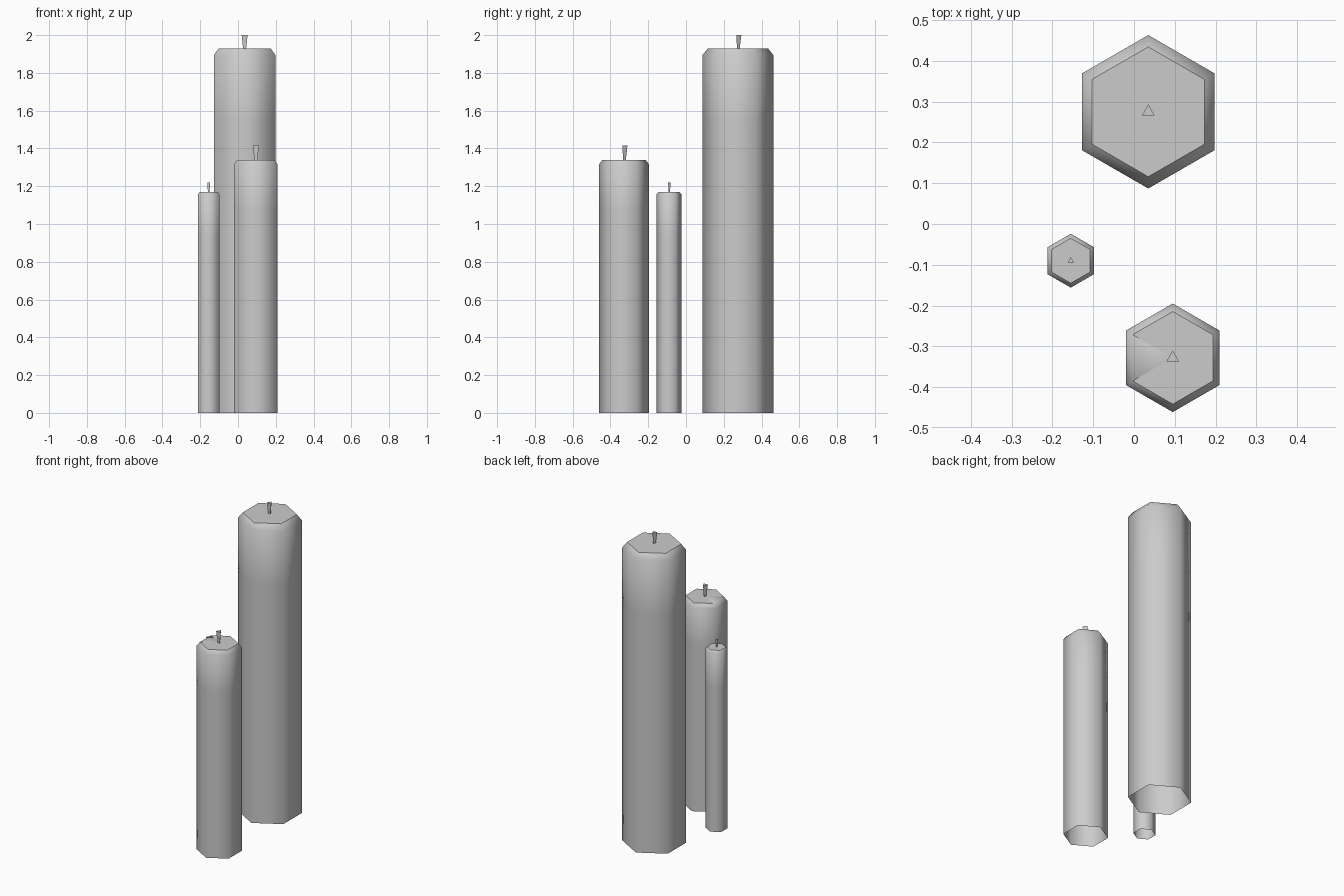
import bpy
import bmesh
from math import cos, sin, pi

if "Cube" in bpy.data.objects:
    bpy.data.objects.remove(bpy.data.objects["Cube"])

wax = bpy.data.materials.new("plain_grey")
wax.use_nodes = True
grey = (0.6, 0.6, 0.6, 1)
wax.diffuse_color = grey
wax.node_tree.nodes["Principled BSDF"].inputs["Base Color"].default_value = grey


def ring(bm, sides, radius, z):
    # first corner points to the back
    return [bm.verts.new((radius * cos(pi / 2 + 2 * pi * i / sides),
                          radius * sin(pi / 2 + 2 * pi * i / sides), z))
            for i in range(sides)]


def tube(bm, rings):
    # quads between neighbouring rings
    for low, high in zip(rings, rings[1:]):
        n = len(low)
        for i in range(n):
            j = (i + 1) % n
            bm.faces.new((low[i], low[j], high[j], high[i])).smooth = True


def finish(bm, name, x, y):
    mesh = bpy.data.meshes.new(name)
    bm.to_mesh(mesh)
    bm.free()
    mesh.materials.append(wax)
    obj = bpy.data.objects.new(name, mesh)
    obj.location = (x, y, 0)
    bpy.context.collection.objects.link(obj)


def candle(name, x, y, radius, top_radius, height, chamfer, soft_wedge=False):
    # hollow six-sided body, open below, with a chamfered shoulder
    bm = bmesh.new()
    rings = [ring(bm, 6, r, z) for r, z in (
        (radius, 0), (radius, height * 0.8),
        (radius, height - chamfer), (top_radius, height))]
    tube(bm, rings)
    rim = rings[-1]
    centre = bm.verts.new((0, 0, height))
    for i in range(6):
        bm.faces.new((rim[i], rim[(i + 1) % 6], centre)).smooth = True
    # crisp rim, except where one wedge blends into the shoulder
    for i in range(6):
        blended = soft_wedge and i == 1
        bm.edges.get((rim[i], rim[(i + 1) % 6])).smooth = blended
    if soft_wedge:
        for i in (1, 2):
            bm.edges.get((rim[i], centre)).smooth = False
    finish(bm, name, x, y)


def wick(name, x, y, radius, bottom, top):
    # three-sided wick, wider at the tip
    bm = bmesh.new()
    low, high = ring(bm, 3, radius * 0.5, bottom), ring(bm, 3, radius, top)
    tube(bm, [low, high])
    bm.faces.new(high)
    for face in bm.faces:
        face.smooth = False
    finish(bm, name, x, y)


candle("large_candle", 0.035, 0.275, 0.188, 0.159, 1.93, 0.036)
wick("large_wick", 0.035, 0.275, 0.018, 1.925, 2.0)
candle("medium_candle", 0.095, -0.328, 0.133, 0.1135, 1.34, 0.025, True)
wick("medium_wick", 0.095, -0.328, 0.018, 1.335, 1.415)
candle("small_candle", -0.155, -0.09, 0.066, 0.055, 1.17, 0.013)
wick("small_wick", -0.155, -0.09, 0.009, 1.165, 1.22)
